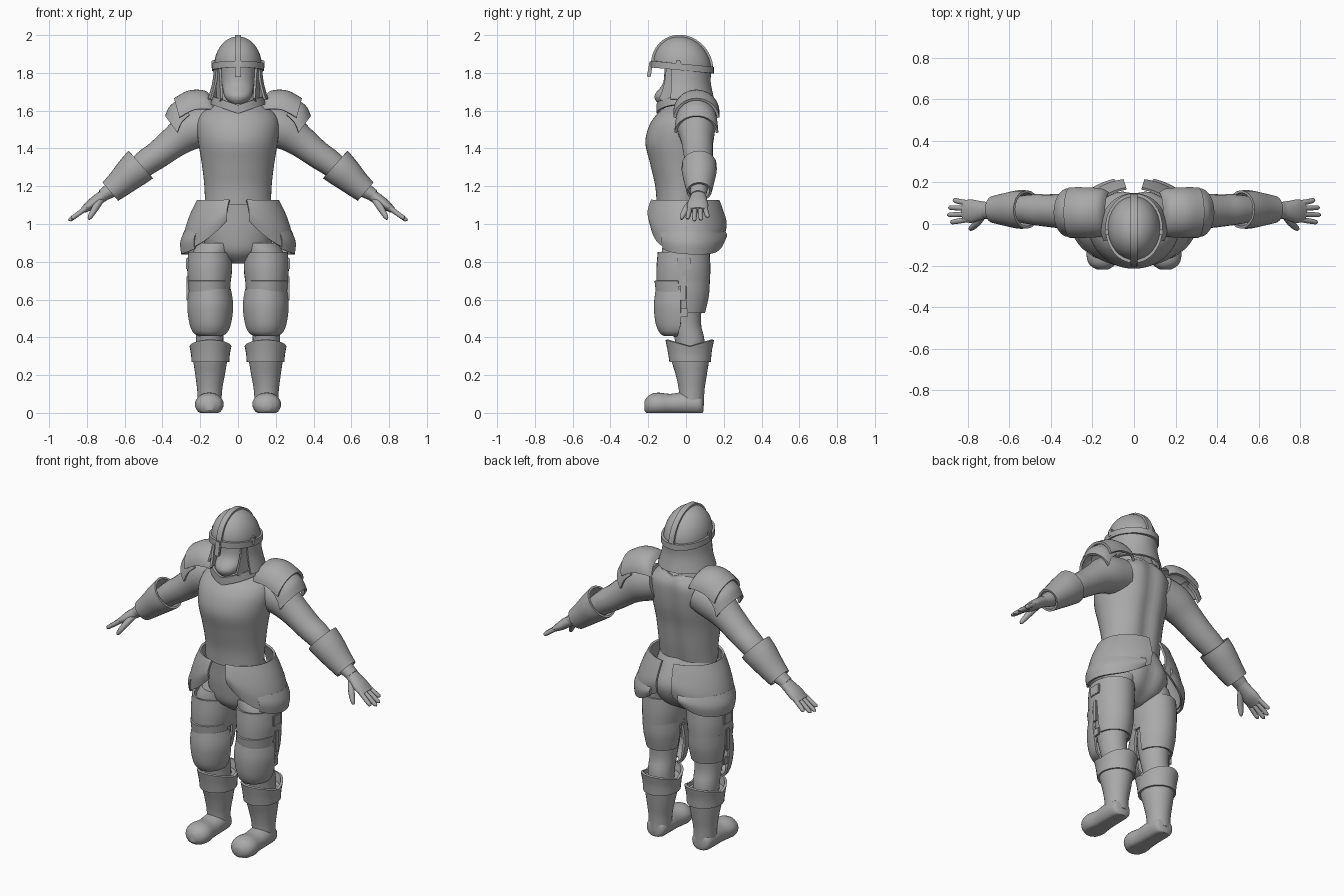
import bpy
import bmesh
from math import sin, cos, radians, pi, exp, floor
from mathutils import Vector, Matrix

cube = bpy.data.objects.get("Cube")
if cube:
    bpy.data.objects.remove(cube, do_unlink=True)

steel = bpy.data.materials.new("plain grey")
steel.use_nodes = True
GREY = (0.4, 0.4, 0.4, 1)
steel.diffuse_color = GREY
steel.node_tree.nodes["Principled BSDF"].inputs["Base Color"].default_value = GREY


def finish(name, bm, thick=0, mirror=False):
    """Turn a bmesh into a shaded object, thickened and mirrored on request."""
    bmesh.ops.recalc_face_normals(bm, faces=bm.faces)
    mesh = bpy.data.meshes.new(name)
    bm.to_mesh(mesh)
    bm.free()
    mesh.materials.append(steel)
    obj = bpy.data.objects.new(name, mesh)
    bpy.context.collection.objects.link(obj)
    if thick:
        solid = obj.modifiers.new("thickness", 'SOLIDIFY')
        solid.thickness = thick
        solid.offset = 0
    if mirror:
        obj.modifiers.new("mirror", 'MIRROR')
    bpy.ops.object.select_all(action='DESELECT')
    obj.select_set(True)
    bpy.context.view_layer.objects.active = obj
    bpy.ops.object.convert(target='MESH')
    bpy.ops.object.shade_smooth_by_angle(angle=radians(40))
    return obj


def spline(rows, t):
    """Smooth curve through rows of numbers, t from 0 to 1."""
    last = len(rows) - 1
    i = min(int(floor(t * last)), last - 1)
    f = t * last - i
    a, b, c, d = (rows[max(0, min(last, i + k))] for k in (-1, 0, 1, 2))
    return [q + f * (r - p + f * (2 * p - 5 * q + 4 * r - s + f * (3 * (q - r) + s - p))) / 2
            if len(rows) > 2 else q + f * (r - q)
            for p, q, r, s in zip(a, b, c, d)]


def grid(name, point, nu, nv, closed=False, thick=0, mirror=False):
    """Surface from point(u, v); closed ones wrap in u and are capped unless thick."""
    bm = bmesh.new()
    cols = nu if closed else nu + 1
    rings = [[bm.verts.new(point(i / nu, j / nv)) for i in range(cols)] for j in range(nv + 1)]
    for low, high in zip(rings, rings[1:]):
        for i in range(nu):
            k = (i + 1) % cols
            bm.faces.new((low[i], low[k], high[k], high[i]))
    if closed and not thick:
        bm.faces.new(rings[0])
        bm.faces.new(rings[-1])
    return finish(name, bm, thick, mirror)


def wrap(name, rows, start=0, end=360, bend=None, thick=0, mirror=False, nu=32):
    """Upright skin through rows of (z, x, y, half width, half depth)."""
    def point(u, v):
        z, cx, cy, rx, ry = spline(rows, v)
        a = radians(start + (end - start) * u)
        p = Vector((cx + rx * cos(a), cy + ry * sin(a), z))
        if bend:
            bend(p, u, v)
        return p
    return grid(name, point, nu, 5 * (len(rows) - 1), end - start == 360, thick, mirror)


def tube(name, rows, nu=20, thick=0):
    """Mirrored limb through rows of (x, y, z, radius across, radius in depth)."""
    def point(u, v):
        x, y, z, ru, rv = spline(rows, v)
        ahead = Vector(spline(rows, min(1, v + .02))[:3])
        behind = Vector(spline(rows, max(0, v - .02))[:3])
        d = (ahead - behind).normalized()
        side = d.cross(Vector((0, 1, 0))).normalized()
        a = 2 * pi * u
        return Vector((x, y, z)) + side * ru * cos(a) + d.cross(side) * rv * sin(a)
    return grid(name, point, nu, 4 * (len(rows) - 1), True, thick, True)


def box(name, centre, size, tilt=0, mirror=False):
    bm = bmesh.new()
    bmesh.ops.create_cube(bm, size=1)
    bmesh.ops.scale(bm, vec=size, verts=bm.verts)
    bmesh.ops.bevel(bm, geom=bm.edges[:], offset=min(size) / 5, segments=2, affect='EDGES')
    bmesh.ops.rotate(bm, matrix=Matrix.Rotation(radians(tilt), 3, 'X'), verts=bm.verts)
    bmesh.ops.translate(bm, vec=centre, verts=bm.verts)
    finish(name, bm, 0, mirror)


# Torso with a groove along the spine, pelvis and collar
def spine(p, u, v):
    if p.y > 0:
        p.y -= .02 * exp(-(p.x / .045) ** 2)


wrap("torso", [(1.1, 0, -.03, .175, .125), (1.2, 0, -.025, .178, .138), (1.32, 0, -.03, .192, .16),
               (1.43, 0, -.03, .21, .185), (1.52, 0, -.015, .218, .18), (1.58, 0, .005, .2, .16),
               (1.62, 0, .02, .15, .13), (1.66, 0, .02, .1, .1), (1.75, 0, 0, .085, .09)],
     bend=spine, nu=48)
wrap("pelvis", [(.79, 0, 0, .04, .05), (.85, 0, .005, .15, .12), (.95, 0, .015, .19, .15),
                (1.05, 0, -.005, .18, .135), (1.12, 0, -.025, .168, .118)], bend=spine, nu=40)


def vee(p, u, v):
    p.z += .045 * abs(p.x) / .13


wrap("collar", [(1.585, 0, -.01, .14, .14), (1.63, 0, -.015, .13, .135)], bend=vee, thick=.014)


# Head: face, helmet and its guards
wrap("face", [(1.635, 0, -.12, .03, .025), (1.66, 0, -.1, .062, .064), (1.69, 0, -.085, .076, .077),
              (1.75, 0, -.04, .085, .08), (1.85, 0, -.03, .09, .085)])


def tip(p, u=0, v=0):
    p.z -= .1 * (p.y + .02)


dome = [(1.83 + .162 * sin(a), 0, -.02, .125 * cos(a) + .002, .152 * cos(a) + .002)
        for a in (radians(15 * k) for k in range(7))]
wrap("helmet_dome", dome, bend=tip)
wrap("helmet_band", [(1.813, 0, -.02, .13, .16), (1.848, 0, -.02, .13, .16)], bend=tip, thick=.016)


def ridge(u, v):
    p = Vector(((u - .5) * .034, -.02 - .158 * cos(pi * v), 1.83 + .164 * sin(pi * v)))
    tip(p)
    return p


grid("helmet_crest", ridge, 2, 28, thick=.014)
box("nose_guard", (0, -.19, 1.82), (.034, .02, .085), tilt=-10)
box("helmet_lugs", (.13, -.04, 1.845), (.02, .026, .046), mirror=True)
wrap("neck_guard", [(1.83, 0, -.015, .122, .145), (1.75, 0, -.015, .13, .14), (1.66, 0, -.015, .155, .158)],
     -25, 205, thick=.012)


def cheek(u, v):
    front, back = -.105 - .035 * v * v, -.02 - .045 * v
    drop = .16 * v + .02 * sin(pi * u) * v
    return Vector((.095 + .022 * u - .01 * v, front + (back - front) * u, 1.825 - drop))


grid("cheek_plates", cheek, 8, 10, thick=.012, mirror=True)


# Shoulder plates, the lower one tucked under the upper one
def shoulder(name, crest, lean, height, depth, spread):
    up = Vector((sin(lean), 0, cos(lean)))

    def point(u, v):
        x, z, swell = spline(crest, v)
        a = radians(spread) * (2 * u - 1)
        centre = Vector((x, .055, z)) - up * height
        return centre + swell * (up * height * cos(a) + Vector((0, depth * sin(a), 0))) + up * height * (1 - swell)
    grid(name, point, 20, 12, thick=.014, mirror=True)


shoulder("upper_shoulder_plates", [(.145, 1.67, .8), (.18, 1.7, .95), (.26, 1.7, 1), (.335, 1.66, 1)],
         .25, .11, .115, 85)
shoulder("lower_shoulder_plates", [(.31, 1.655, .94), (.355, 1.62, 1), (.38, 1.57, 1.05)],
         .6, .11, .105, 85)

# Arms, forearm guards and hands
tube("arms", [(.14, .05, 1.53, .1, .1), (.24, .055, 1.5, .105, .1), (.33, .06, 1.44, .085, .085),
              (.42, .065, 1.37, .074, .078), (.5, .07, 1.315, .068, .072), (.62, .07, 1.215, .05, .052),
              (.72, .065, 1.15, .032, .04)])
tube("forearm_guards", [(.515, .07, 1.315, .092, .086), (.56, .07, 1.275, .084, .086),
                        (.625, .07, 1.215, .068, .072), (.675, .07, 1.172, .058, .06)], thick=.012)
tube("palms", [(.69, .068, 1.165, .03, .036), (.735, .065, 1.135, .03, .045), (.78, .062, 1.102, .027, .056),
               (.82, .062, 1.073, .017, .052)])
for i, finger in enumerate(("index", "middle", "ring", "little")):
    y = .021 + .027 * i
    spread = .008 * (i - 1.5)
    reach = (.88, .893, .888, .868)[i]
    fall = 1.085 - (reach - .8) * .72
    tube(finger + "_fingers", [(.8, y, 1.087, .013, .013), (.84, y + spread / 2, 1.058, .013, .013),
                               (reach - .006, y + spread, fall + .006, .011, .011),
                               (reach, y + spread, fall, .004, .004)], nu=10)
tube("thumbs", [(.725, .045, 1.13, .018, .018), (.755, .005, 1.085, .018, .018),
                (.782, -.02, 1.04, .013, .013), (.79, -.024, 1.024, .005, .005)], nu=10)


# Hip guards: a large plate and a flared strip under it
def hip_guard(name, rows, start, end, lift_front, lift_back):
    def bend(p, u, v):
        side = 2 * u - 1
        lift = lift_front if side < 0 else lift_back
        p.z += v * lift * abs(side) ** 3
    wrap(name, rows, start, end, bend, .012, True)


hip_guard("hip_guards", [(1.125, 0, -.005, .212, .178), (1.04, 0, .0, .252, .196), (.95, 0, .005, .28, .208),
                         (.86, 0, .005, .292, .196)], -78, 80, .16, .08)
hip_guard("lower_hip_guards", [(.96, 0, .005, .28, .205), (.9, 0, .01, .3, .212), (.84, 0, .01, .295, .2)],
          -40, 72, .03, .08)

# Legs and their armour
wrap("legs", [(.9, .11, 0, .1, .12), (.83, .14, -.01, .105, .12), (.7, .15, -.01, .095, .11),
              (.58, .15, -.01, .085, .095), (.47, .15, .0, .075, .08), (.38, .15, .02, .072, .078),
              (.25, .148, .025, .07, .07)], mirror=True)
wrap("upper_thigh_plates", [(.85, .148, -.012, .11, .132), (.76, .15, -.014, .113, .137), (.67, .152, -.015, .104, .134)],
     thick=.012, mirror=True)
wrap("rear_thigh_plates", [(.7, .152, -.01, .106, .13), (.62, .15, -.01, .104, .125), (.53, .15, -.01, .09, .105)],
     5, 175, thick=.012, mirror=True)
wrap("front_thigh_plates", [(.7, .152, -.015, .108, .146), (.57, .15, -.015, .1, .13)],
     -170, -10, thick=.012, mirror=True)
wrap("knee_guards", [(.655, .148, -.015, .104, .138), (.57, .147, -.015, .115, .148), (.48, .147, -.015, .105, .14),
                     (.43, .147, -.03, .085, .105), (.412, .147, -.04, .055, .07)],
     -175, -5, thick=.014, mirror=True)
box("hinge_straps", (.265, -.015, .66), (.014, .03, .13), mirror=True)
box("hinge_tabs", (.267, -.012, .79), (.014, .07, .06), mirror=True)
box("knee_hinges", (.255, -.02, .53), (.014, .06, .045), mirror=True)


# Boots with scalloped cuffs
def scallop(p, u, v):
    p.z += .035 * v * (abs(sin(2 * pi * u)) - .5)


wrap("boot_shafts", [(.04, .15, .03, .062, .065), (.12, .15, .03, .066, .068), (.2, .148, .028, .078, .082),
                     (.28, .147, .022, .09, .1), (.34, .146, .02, .092, .105)], mirror=True)
wrap("boot_cuffs", [(.27, .146, .022, .093, .103), (.32, .146, .02, .096, .11), (.37, .146, .02, .104, .122)],
     bend=scallop, thick=.014, mirror=True)

foot = [(.092, .04, .025, .03), (.075, .045, .058, .055), (0, .05, .066, .062), (-.08, .045, .068, .056),
        (-.15, .045, .076, .062), (-.195, .042, .062, .052), (-.22, .038, .025, .026)]


def foot_point(u, v):
    y, cz, rx, rz = spline(foot, v)
    a = 2 * pi * u
    return Vector((.152 + rx * cos(a), y, max(0, cz + rz * sin(a))))


grid("feet", foot_point, 28, 30, closed=True, mirror=True)
